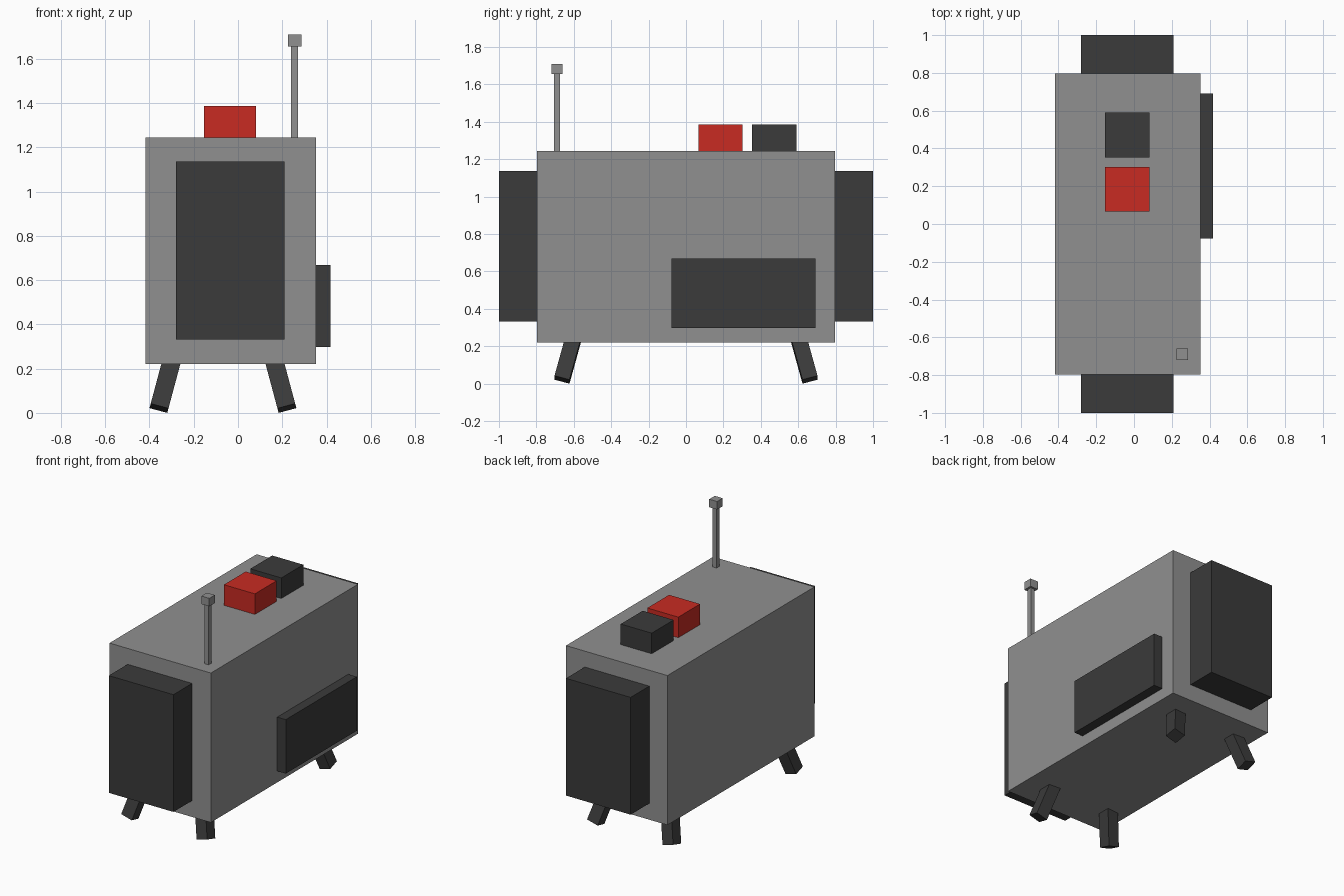
import bpy, math
from mathutils import Euler, Vector

if "Cube" in bpy.data.objects:
    bpy.data.objects.remove(bpy.data.objects["Cube"])


def material(name, rgb):
    m = bpy.data.materials.new(name)
    m.diffuse_color = (*rgb, 1)
    m.use_nodes = True
    m.node_tree.nodes["Principled BSDF"].inputs["Base Color"].default_value = m.diffuse_color
    return m


grey = material("mid grey", (0.28, 0.28, 0.28))
dark = material("charcoal", (0.043, 0.043, 0.043))
red = material("signal red", (0.58, 0.024, 0.016))


def box(name, xs, ys, zs, mat):
    """Box from its (min, max) range on each axis."""
    bpy.ops.mesh.primitive_cube_add(size=1)
    ob = bpy.context.object
    ob.name = name
    ob.location = [(a + b) / 2 for a, b in (xs, ys, zs)]
    ob.scale = [b - a for a, b in (xs, ys, zs)]
    ob.data.materials.append(mat)
    return ob


# Main cabinet
box("cabinet", (-0.417, 0.352), (-0.797, 0.797), (0.22, 1.245), grey)

# End blocks, front and back
for label, ys in (("front", (-1, -0.797)), ("back", (0.797, 1))):
    box(label + "_end_block", (-0.28, 0.21), ys, (0.332, 1.136), dark)

# Side panel
box("side_panel", (0.352, 0.417), (-0.078, 0.692), (0.298, 0.668), dark)

# Buttons on top
box("red_button", (-0.153, 0.082), (0.066, 0.302), (1.245, 1.386), red)
box("dark_button", (-0.153, 0.082), (0.352, 0.59), (1.245, 1.386), dark)

# Antenna with square tip
box("antenna_rod", (0.24, 0.272), (-0.706, -0.674), (1.245, 1.655), grey)
box("antenna_tip", (0.226, 0.286), (-0.72, -0.66), (1.655, 1.71), grey)

# Splayed legs, tops sunk into the cabinet
tilt, width, length = math.radians(15), 0.083, 0.27
for sx, side, foot_x in ((-1, "left", -0.357), (1, "right", 0.221)):
    for sy, end in ((-1, "front"), (1, "back")):
        rot = Euler((sy * tilt, -sx * tilt, 0))
        h, w = length / 2, width / 2
        leg = box(f"{end}_{side}_leg", (-w, w), (-w, w), (-h, h), dark)
        leg.rotation_euler = rot
        up = rot.to_matrix() @ Vector((0, 0, 1))
        leg.location = Vector((foot_x, sy * 0.663, 0.0212)) + up * h
